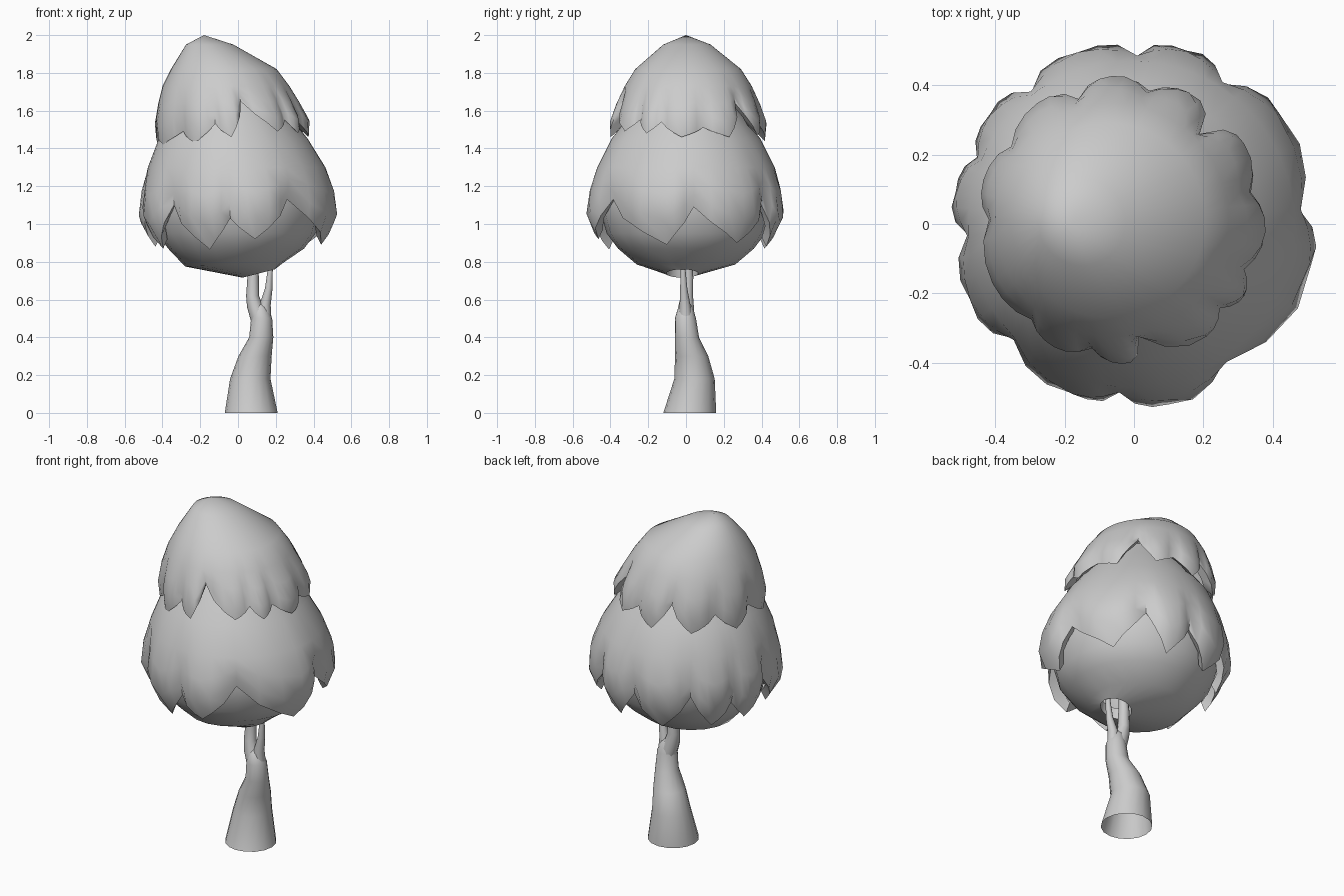
import bpy, bmesh
from math import sin, cos, radians, pi

if "Cube" in bpy.data.objects:
    bpy.data.objects.remove(bpy.data.objects["Cube"])


def finish(name, bm):
    bmesh.ops.remove_doubles(bm, verts=bm.verts, dist=0.0005)
    bmesh.ops.recalc_face_normals(bm, faces=bm.faces)
    mesh = bpy.data.meshes.new(name)
    bm.to_mesh(mesh)
    bm.free()
    for p in mesh.polygons:
        p.use_smooth = True
    ob = bpy.data.objects.new(name, mesh)
    bpy.context.collection.objects.link(ob)
    bpy.ops.object.select_all(action='DESELECT')
    bpy.context.view_layer.objects.active = ob
    ob.select_set(True)
    bpy.ops.object.shade_smooth_by_angle(angle=radians(60))
    return ob


def loft(name, rings):
    """Skin a list of closed point rings, open at both ends."""
    bm = bmesh.new()
    rows = [[bm.verts.new(p) for p in ring] for ring in rings]
    for a, b in zip(rows, rows[1:]):
        n = len(a)
        for i in range(n):
            bm.faces.new((a[i], a[(i + 1) % n], b[(i + 1) % n], b[i]))
    return finish(name, bm)


def circle(x, y, z, r, n=16, tilt=0.0):
    return [(x + r * cos(2 * pi * i / n), y + r * sin(2 * pi * i / n),
             z + tilt * cos(2 * pi * i / n)) for i in range(n)]


def at_height(profile, z):
    """Interpolate (z, centre x, radius) at a height; the profile runs downwards."""
    for (z0, c0, r0), (z1, c1, r1) in zip(profile, profile[1:]):
        if z >= z1:
            t = min(1, max(0, (z0 - z) / (z0 - z1)))
            return c0 + t * (c1 - c0), r0 + t * (r1 - r0)
    return profile[-1][1:]


def leaf_tier(name, profile, fixed, hem, cy, pull):
    """Dome with a scalloped hem; hem alternates notch, lobe as (degrees, z)."""
    cols = []                                  # (angle, hem z, notch weight)
    for i, (a0, z0) in enumerate(hem):
        a1, z1 = hem[(i + 1) % len(hem)]
        a1 += 360 if a1 < a0 else 0
        notch_first = i % 2 == 0
        for t in (0, 0.33, 0.67):
            s = t ** 0.8 if notch_first else 1 - (1 - t) ** 0.8
            w = (1 - t if notch_first else t) ** 2
            cols.append((radians(a0 + t * (a1 - a0)), z0 + s * (z1 - z0), w))

    def point(a, z, dr):
        c, r = at_height(profile, z)
        r = max(0, r - dr)
        return (c + r * cos(a), cy * min(1, r / 0.3) + r * sin(a), z)

    rings = [[point(a, z, 0) for a, _, _ in cols] for z in fixed]
    low = fixed[-1]
    for t in (0.35, 0.7, 1):
        rings.append([point(a, low + t * (h - low), pull * w * t) for a, h, w in cols])
    # hem turned inwards
    rings.append([point(a, h + 0.05, pull * w + 0.06) for a, h, w in cols])
    return loft(name, rings)


# Trunk and its two short limbs
loft("trunk", [circle(*p) for p in (
    (.07, .02, 0, .14), (.065, .045, .18, .107), (.09, .03, .3, .088),
    (.123, .005, .4, .064), (.125, -.003, .5, .056), (.118, -.003, .56, .038), (.11, 0, .59, .01))])
loft("left_limb", [circle(*p, n=10) for p in (
    (.12, 0, .48, .05), (.092, 0, .56, .044), (.077, .005, .62, .034),
    (.08, .01, .72, .03), (.085, .01, .86, .022))])
loft("right_limb", [circle(*p, n=10) for p in (
    (.14, 0, .48, .038), (.143, -.005, .57, .03), (.163, -.012, .66, .02),
    (.17, -.015, .75, .014), (.175, -.015, .85, .01))])

# Rounded inner crown, open where the trunk enters
loft("crown_underside", [
    circle(-.01, 0, 1.25, .44, 20), circle(-.01, 0, 1.1, .46, 20),
    circle(-.01, 0, .95, .42, 20), circle(-.01, 0, .87, .36, 20),
    circle(-.02, 0, .785, .26, 20, .01), circle(.11, -.02, .738, .085, 20, .022),
    circle(.11, -.02, .80, .08, 20, .022)])

# Lower leaf tier
leaf_tier("lower_leaves",
          [(1.70, -.03, .20), (1.60, -.03, .28), (1.45, -.025, .395), (1.24, 0, .50),
           (1.07, 0, .538), (.98, 0, .515), (.86, 0, .43)],
          (1.70, 1.60, 1.45, 1.30),
          [(-136, 1.10), (-110, .865), (-95, 1.03), (-79, .92), (-56, 1.13), (-13, .89),
           (5, 1.09), (36, .90), (58, 1.10), (73, .88), (89, 1.05), (108, .87),
           (128, 1.07), (143, .88), (157, 1.0), (170, .88), (184, 1.09), (205, .87)],
          0, .06)

# Upper leaf cap with an off-centre peak
leaf_tier("upper_leaves",
          [(2.0, -.18, 0), (1.95, -.15, .125), (1.82, -.075, .28), (1.70, -.06, .355),
           (1.55, -.035, .415), (1.48, -.035, .415), (1.41, -.035, .40)],
          (2.0, 1.95, 1.82, 1.73),
          [(-132, 1.49), (-118, 1.43), (-103, 1.53), (-90, 1.46), (-79, 1.65), (-54, 1.49),
           (-42, 1.55), (-32, 1.48), (-22, 1.54), (-5, 1.46), (12, 1.51), (32, 1.46),
           (46, 1.64), (62, 1.47), (78, 1.53), (94, 1.44), (109, 1.58), (126, 1.43),
           (146, 1.52), (164, 1.42), (180, 1.52), (206, 1.42)],
          .012, .035)
